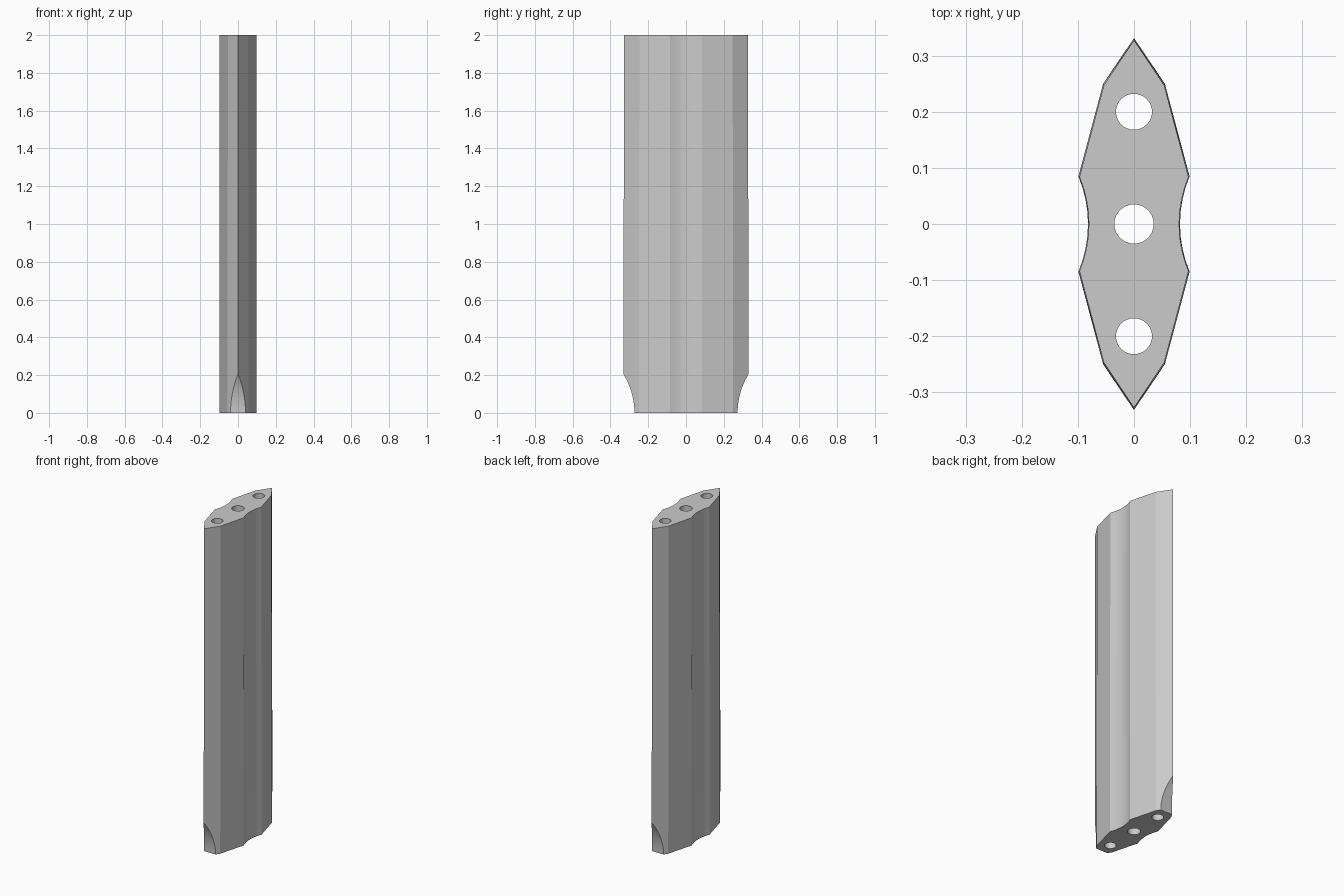
import bpy, bmesh, math

if "Cube" in bpy.data.objects:
    bpy.data.objects.remove(bpy.data.objects["Cube"], do_unlink=True)

HEIGHT = 2.0
grey = bpy.data.materials.new("light grey")
grey.use_nodes = True
colour = (0.6, 0.6, 0.6, 1)
grey.diffuse_color = colour
grey.node_tree.nodes["Principled BSDF"].inputs["Base Color"].default_value = colour

# Cross-section: pointed ends, angled shoulders and a shallow scallop each side
SCALLOP_R, SCALLOP_HALF, SEGMENTS = 0.22, 0.085, 8
sweep = math.asin(SCALLOP_HALF / SCALLOP_R)
centre_x = 0.082 + SCALLOP_R
side = [(0, -0.332), (0.055, -0.25)]
for i in range(SEGMENTS + 1):
    a = sweep * (2 * i / SEGMENTS - 1)
    side.append((centre_x - SCALLOP_R * math.cos(a), SCALLOP_R * math.sin(a)))
side.append((0.055, 0.25))
profile = side + [(-x, -y) for x, y in side]

# Body: the section drawn up with a very slight taper
bm = bmesh.new()
base = bm.faces.new([bm.verts.new((x, y, 0)) for x, y in profile])
top = bmesh.ops.extrude_face_region(bm, geom=[base])["geom"]
for v in [g for g in top if isinstance(g, bmesh.types.BMVert)]:
    v.co = (v.co.x * 0.98, v.co.y * 0.987, HEIGHT)
bmesh.ops.recalc_face_normals(bm, faces=bm.faces)
mesh = bpy.data.meshes.new("body")
bm.to_mesh(mesh)
bm.free()
body = bpy.data.objects.new("body", mesh)
bpy.context.collection.objects.link(body)
mesh.materials.append(grey)


def cut(radius, depth, location, rotation=(0, 0, 0), sides=48):
    """Subtract a cylinder from the body."""
    bpy.ops.mesh.primitive_cylinder_add(vertices=sides, radius=radius, depth=depth,
                                        location=location, rotation=rotation)
    cutter = bpy.context.object
    cutter.name = "cutter"
    cutter.hide_render = True
    cutter.data.materials.append(grey)
    bpy.ops.object.select_all(action="DESELECT")
    body.select_set(True)
    bpy.context.view_layer.objects.active = body
    mod = body.modifiers.new("cut", "BOOLEAN")
    mod.operation = "DIFFERENCE"
    mod.solver = "EXACT"
    mod.object = cutter
    bpy.ops.object.modifier_apply(modifier=mod.name)
    bpy.data.objects.remove(cutter, do_unlink=True)


# Three holes running the full length
for y, radius in ((-0.2, 0.032), (0, 0.035), (0.2, 0.032)):
    cut(radius, HEIGHT + 0.4, (0, y, HEIGHT / 2))

# Rounded notches at the foot of both pointed edges
for sign in (-1, 1):
    cut(0.39, 0.5, (0, sign * 0.663, 0), (0, math.pi / 2, 0), 96)

bpy.ops.object.shade_smooth_by_angle(angle=math.radians(15))
